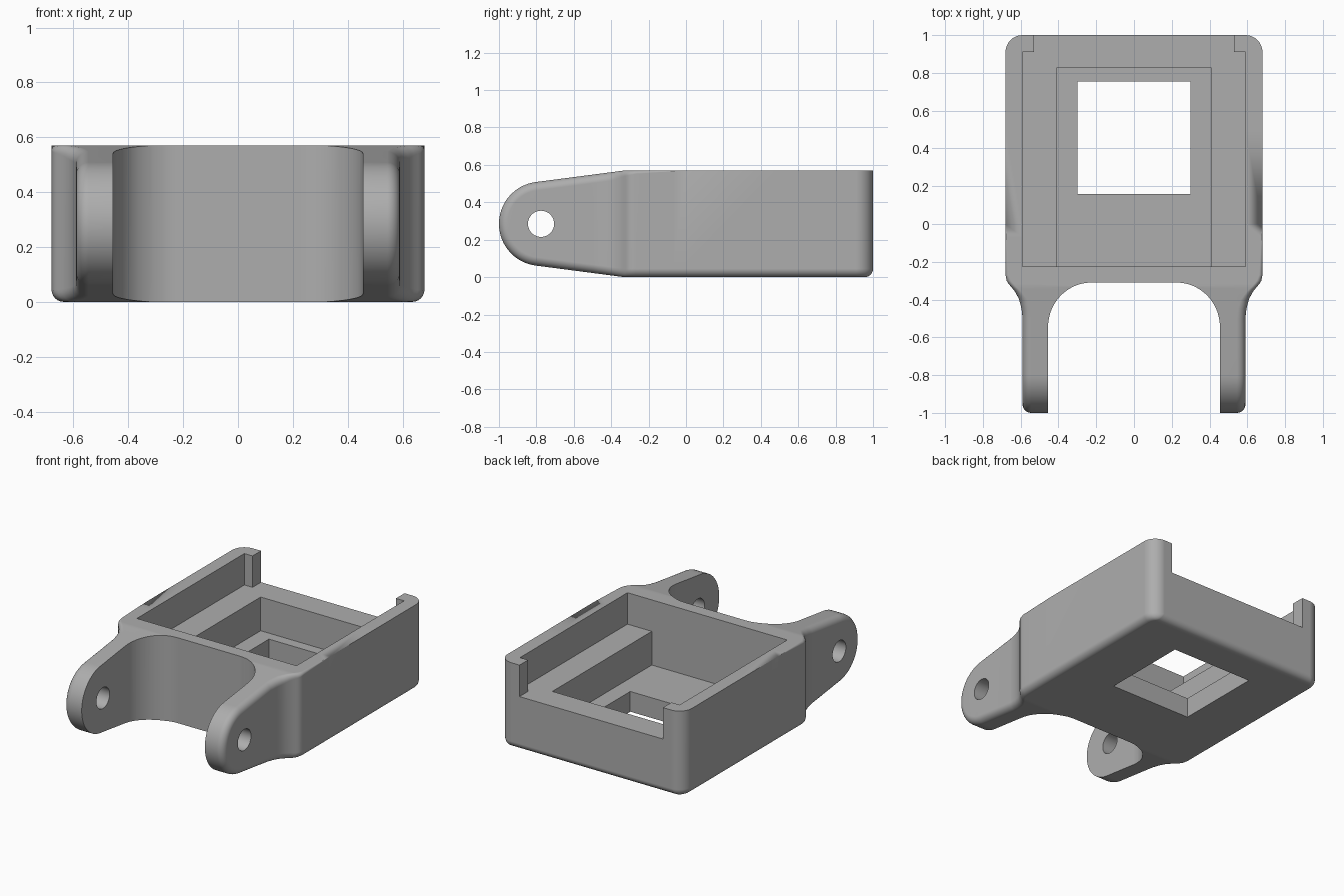
import bpy, bmesh, math

old = bpy.data.objects.get("Cube")
if old:
    bpy.data.objects.remove(old, do_unlink=True)

H, R = 0.57, 0.045            # height, edge rounding
PIVOT_Y, PIVOT_Z, ARM_R = -0.775, H / 2, 0.225
SHOULDER_Y, CORNER_R = -0.33, 0.09

grey = bpy.data.materials.new("plain grey")
grey.use_nodes = True
grey.diffuse_color = (0.42, 0.42, 0.42, 1)
grey.node_tree.nodes["Principled BSDF"].inputs["Base Color"].default_value = (0.42, 0.42, 0.42, 1)


def interp(table, t):
    if t <= table[0][0]:
        return table[0][1]
    for (a, u), (b, v) in zip(table, table[1:]):
        if t <= b:
            return u + (v - u) * (t - a) / (b - a)
    return table[-1][1]


def make_object(name, bm):
    bmesh.ops.remove_doubles(bm, verts=bm.verts, dist=1e-5)
    bmesh.ops.recalc_face_normals(bm, faces=bm.faces)
    mesh = bpy.data.meshes.new(name)
    bm.to_mesh(mesh)
    bm.free()
    mesh.materials.append(grey)
    obj = bpy.data.objects.new(name, mesh)
    bpy.context.collection.objects.link(obj)
    return obj


def prism(name, outline, z0, z1):
    bm = bmesh.new()
    face = bm.faces.new([bm.verts.new((x, y, z0)) for x, y in outline])
    out = bmesh.ops.extrude_face_region(bm, geom=[face])
    moved = [v for v in out["geom"] if isinstance(v, bmesh.types.BMVert)]
    bmesh.ops.translate(bm, verts=moved, vec=(0, 0, z1 - z0))
    return make_object(name, bm)


def mirrored(half):
    return half + [(-x, y) for x, y in reversed(half)]


def cut(target, cutter):
    cutter.hide_render = True
    mod = target.modifiers.new("cut", 'BOOLEAN')
    mod.operation, mod.solver, mod.object = 'DIFFERENCE', 'EXACT', cutter
    bpy.context.view_layer.objects.active = target
    bpy.ops.object.modifier_apply(modifier=mod.name)
    bpy.data.objects.remove(cutter, do_unlink=True)


# Half width along the length, and rounding of the upper edge
width = [(-0.5, 0.59), (-0.45, 0.596), (-0.4, 0.61), (-0.36, 0.632),
         (-0.325, 0.66), (-0.3, 0.674), (-0.27, 0.68)]
top_round = [(-0.4, R), (-0.27, 0.018), (0, 0)]

# Stations from back to arm tip: (y, z top, normal angle, half width, z bottom)
stations = []
for i in range(10, -1, -1):
    t = math.radians(9 * i)
    y = 1 - CORNER_R + CORNER_R * math.sin(t)
    s = max(0, y - (1 - R))
    low = R - math.sqrt(max(0, R * R - s * s))
    stations.append((y, H, 90, 0.68 - CORNER_R * (1 - math.cos(t)), low))
for y in (0.5, 0, -0.07, -0.14, -0.2, -0.27, -0.285, -0.3, -0.315):
    stations.append((y, H, 90, interp(width, y), 0))
dy, dz = SHOULDER_Y - PIVOT_Y, H - PIVOT_Z
slope = math.atan2(dz, dy) - math.asin(ARM_R / math.hypot(dy, dz))
for y in (-0.33, -0.345, -0.36, -0.38, -0.4, -0.425, -0.45, -0.475, -0.5, -0.65):
    z = H + (y - SHOULDER_Y) * math.tan(slope)
    stations.append((y, z, 90 + math.degrees(slope), interp(width, y), H - z))
start = 90 + math.degrees(slope)
for i in range(19):
    deg = start + (180 - start) * i / 18
    a = math.radians(deg)
    z = PIVOT_Z + ARM_R * math.sin(a)
    stations.append((PIVOT_Y + ARM_R * math.cos(a), z, deg, 0.59, H - z))

# Outer shell: rounded sections lofted along the stations
bm = bmesh.new()
rings, STEPS = [], 6
for y, z, deg, w, low in stations:
    ny, nz = math.cos(math.radians(deg)), math.sin(math.radians(deg))
    rt = interp(top_round, y)
    rb = R - low if y > 0.5 else R
    upper, lower = [], []
    for k in range(STEPS + 1):
        a = math.pi / 2 * (1 - k / STEPS)
        for side, r, zz, flip in ((upper, rt, z, 1), (lower, rb, low, -1)):
            d = r * (1 - math.sin(a))
            side.append((w - r + r * math.cos(a), y - ny * d, zz - flip * nz * d))
    half = upper + lower[::-1]
    loop = half + [(-x, yy, zz) for x, yy, zz in reversed(half)]
    rings.append([bm.verts.new(p) for p in loop])
for a, b in zip(rings, rings[1:]):
    n = len(a)
    for i in range(n):
        j = (i + 1) % n
        bm.faces.new((a[i], a[j], b[j], b[i]))
bm.faces.new(rings[0])
bracket = make_object("hinged_tray", bm)

# Gap between the arms, with rounded inner corners
gap = [(0.455, -1.3)]
for i in range(17):
    a = math.pi / 2 * i / 16
    gap.append((0.225 + 0.23 * math.cos(a), -0.545 + 0.235 * math.sin(a)))
cut(bracket, prism("arm_gap", mirrored(gap), -0.2, 0.8))

# Upper tray, open at the back between two retaining tabs
tray = [(0.59, -0.225), (0.59, 0.91), (0.53, 0.91), (0.53, 1.2)]
cut(bracket, prism("tray_recess", mirrored(tray), 0.36, 0.8))

# Deeper pocket and the window through its floor
cut(bracket, prism("pocket", mirrored([(0.41, -0.225), (0.41, 0.825)]), 0.135, 0.5))
cut(bracket, prism("floor_window", mirrored([(0.3, 0.16), (0.3, 0.755)]), -0.2, 0.3))

# Pin hole through both arms
bm = bmesh.new()
bmesh.ops.create_cone(bm, cap_ends=True, segments=40, radius1=0.07, radius2=0.07, depth=2)
pin = make_object("pin_hole", bm)
pin.rotation_euler = (0, math.pi / 2, 0)
pin.location = (0, PIVOT_Y, PIVOT_Z)
bpy.context.view_layer.update()
cut(bracket, pin)

# Smooth rounded areas, keep sharp edges
bpy.ops.object.select_all(action='DESELECT')
bracket.select_set(True)
bpy.context.view_layer.objects.active = bracket
bpy.ops.object.shade_smooth_by_angle(angle=math.radians(30))
weighted = bracket.modifiers.new("weighted_normals", 'WEIGHTED_NORMAL')
weighted.keep_sharp = True
